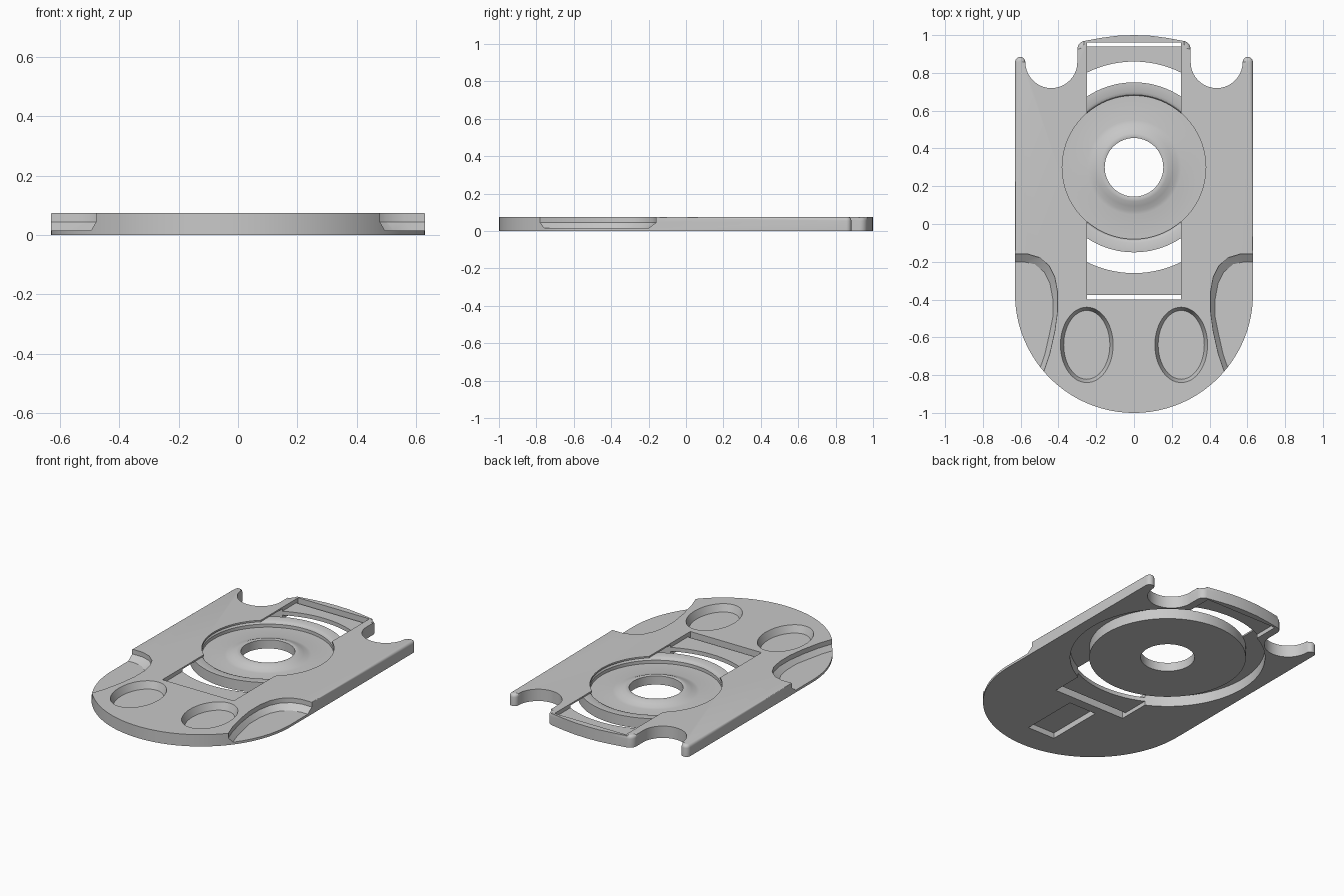
import bpy, bmesh, math
from math import sin, cos, radians

if "Cube" in bpy.data.objects:
    bpy.data.objects.remove(bpy.data.objects["Cube"], do_unlink=True)

THICK = 0.075
HUB_Y = 0.3

grey = bpy.data.materials.new("light_grey")
grey.use_nodes = True
grey.diffuse_color = (0.58, 0.58, 0.58, 1)
grey.node_tree.nodes["Principled BSDF"].inputs["Base Color"].default_value = (0.58, 0.58, 0.58, 1)


def add_object(name, bm):
    bmesh.ops.recalc_face_normals(bm, faces=bm.faces)
    mesh = bpy.data.meshes.new(name)
    bm.to_mesh(mesh)
    bm.free()
    mesh.materials.append(grey)
    obj = bpy.data.objects.new(name, mesh)
    bpy.context.collection.objects.link(obj)
    return obj


def loft(name, low, high, z0, z1, round_top=0):
    """Solid between two matching outlines, with an optional rounded top edge."""
    bm = bmesh.new()
    a = [bm.verts.new((x, y, z0)) for x, y in low]
    b = [bm.verts.new((x, y, z1)) for x, y in high]
    bm.faces.new(a)
    top = bm.faces.new(b)
    for i in range(len(a)):
        j = (i + 1) % len(a)
        bm.faces.new((a[i], a[j], b[j], b[i]))
    if round_top:
        bmesh.ops.bevel(bm, geom=list(top.edges), offset=round_top, segments=4,
                        profile=0.5, affect='EDGES', clamp_overlap=False)
    return add_object(name, bm)


def arc(cx, cy, rx, ry, start, end, n):
    angles = [radians(start + (end - start) * i / n) for i in range(n + 1)]
    return [(cx + rx * cos(t), cy + ry * sin(t)) for t in angles]


def ellipse(cx, cy, rx, ry, n=64):
    return arc(cx, cy, rx, ry, 0, 360, n)[:-1]


def box(x, y0, y1):
    return [(-x, y0), (x, y0), (x, y1), (-x, y1)]


def cut(target, low, high, z0, z1):
    cutter = loft("cutter", low, high, z0, z1)
    cutter.hide_render = True
    mod = target.modifiers.new("cut", 'BOOLEAN')
    mod.operation = 'DIFFERENCE'
    mod.solver = 'EXACT'
    mod.object = cutter
    bpy.context.view_layer.objects.active = target
    bpy.ops.object.modifier_apply(modifier=mod.name)
    bpy.data.objects.remove(cutter, do_unlink=True)


def smooth(obj):
    bpy.ops.object.select_all(action='DESELECT')
    obj.select_set(True)
    bpy.context.view_layer.objects.active = obj
    bpy.ops.object.shade_smooth_by_angle(angle=radians(30))


def mirrored(points):
    return [(-x, y) for x, y in reversed(points)]


# Base plate: round front, two prongs and a tab at the back
right_half = arc(0, -0.37, 0.63, 0.63, -90, 0, 32)
right_half += arc(0.6025, 0.857, 0.0275, 0.0275, 0, 180, 8)
right_half += arc(0.4375, 0.857, 0.1375, 0.1375, 0, -180, 20)[1:]
right_half += arc(0.255, 0.925, 0.045, 0.045, 0, 78, 6)
right_half += [(0.17, 0.986), (0.085, 0.997), (0, 1.0)]
outline = right_half + mirrored(right_half)[1:-1]
plate = loft("base_plate", outline, outline, 0, THICK, round_top=0.02)

# Round hub opening with a wider groove beneath a thin roof
opening = ellipse(0, HUB_Y, 0.38, 0.38, 96)
groove = ellipse(0, HUB_Y, 0.56, 0.56, 96)
cut(plate, opening, opening, -0.1, 0.2)
cut(plate, groove, groove, -0.1, 0.065)

# Long window, recessed from above and below, leaving thin end strips
window = box(0.25, -0.4, 0.96)
cut(plate, window, window, 0.05, 0.2)
cut(plate, window, window, -0.1, 0.025)
for y0, y1 in ((-0.4, -0.375), (0.94, 0.96)):
    slit = box(0.25, y0, y1)
    cut(plate, slit, slit, -0.1, 0.2)

# Blind slot on the underside
slot = box(0.095, -0.83, -0.46)
cut(plate, slot, slot, -0.1, 0.035)

# Oval finger cups and lowered side grips
grip = [(0.8, -0.16), (0.56, -0.16), (0.50, -0.178), (0.45, -0.22), (0.42, -0.28),
        (0.405, -0.36), (0.405, -0.46), (0.42, -0.57), (0.447, -0.69), (0.485, -0.8), (0.8, -0.8)]
grip_floor = [(x + 0.025, min(y - 0.035, -0.2) if y > -0.5 else y) for x, y in grip]
for side in (1, -1):
    cut(plate, ellipse(side * 0.25, -0.64, 0.122, 0.182),
        ellipse(side * 0.25, -0.64, 0.14, 0.2), 0.03, THICK + 0.001)
    wall = [(side * x, y) for x, y in grip]
    floor = [(side * x, y) for x, y in grip_floor]
    cut(plate, wall, wall, 0.045, 0.2)
    cut(plate, floor, wall, 0.015, 0.0451)
smooth(plate)

# Hub disc: flat floor, raised dome around the hole, rounded outer rim
profile = [(0.155, 0), (0.45, 0), (0.45, 0.066), (0.40, 0.066), (0.387, 0.06), (0.38, 0.05),
           (0.38, 0.03), (0.25, 0.03), (0.23, 0.034), (0.205, 0.045), (0.18, 0.055),
           (0.165, 0.058), (0.155, 0.055)]
bm = bmesh.new()
ring = [bm.verts.new((r, HUB_Y, z)) for r, z in profile]
edges = [bm.edges.new((ring[i], ring[(i + 1) % len(ring)])) for i in range(len(ring))]
bmesh.ops.spin(bm, geom=ring + edges, cent=(0, HUB_Y, 0), axis=(0, 0, 1),
               angle=math.tau, steps=96, use_duplicate=False)
bmesh.ops.remove_doubles(bm, verts=bm.verts, dist=0.0001)
smooth(add_object("hub_disc", bm))
